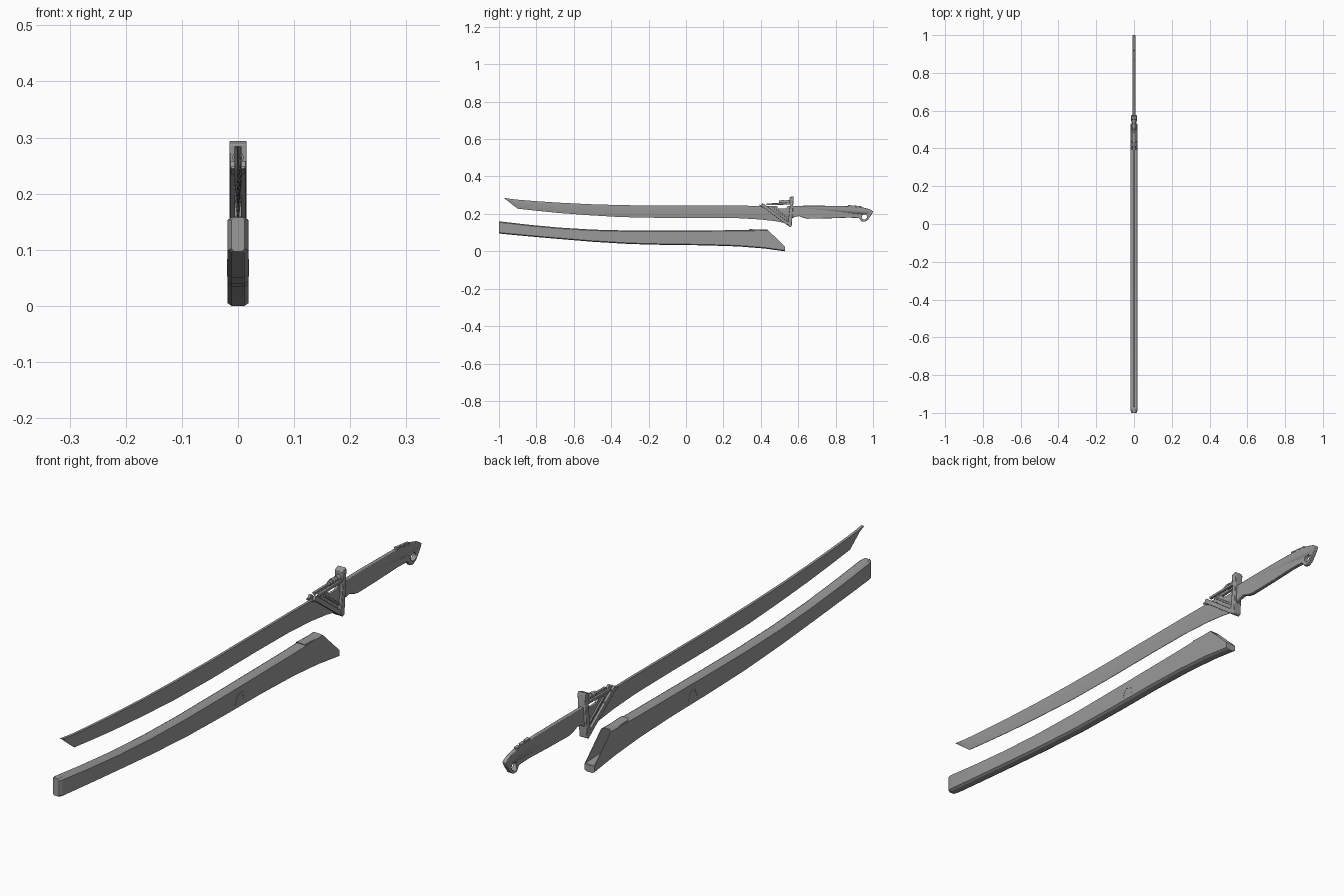
import bpy, bmesh, math
from mathutils import Vector, Matrix

cube = bpy.data.objects.get("Cube")
if cube:
    bpy.data.objects.remove(cube, do_unlink=True)

steel = bpy.data.materials.new("plain grey")
steel.use_nodes = True
GREY = (0.32, 0.32, 0.32, 1)
steel.diffuse_color = GREY
for node in steel.node_tree.nodes:
    if node.type == 'BSDF_PRINCIPLED':
        node.inputs["Base Color"].default_value = GREY


def finish(name, bm, bevel=0.0):
    """Turn a bmesh into a shaded object with an optional bevel."""
    bmesh.ops.recalc_face_normals(bm, faces=bm.faces[:])
    mesh = bpy.data.meshes.new(name)
    bm.to_mesh(mesh)
    bm.free()
    mesh.materials.append(steel)
    obj = bpy.data.objects.new(name, mesh)
    bpy.context.collection.objects.link(obj)
    if bevel:
        mod = obj.modifiers.new("soft_edges", 'BEVEL')
        mod.width = bevel
        mod.segments = 2
        mod.limit_method = 'ANGLE'
    bpy.ops.object.select_all(action='DESELECT')
    obj.select_set(True)
    bpy.context.view_layer.objects.active = obj
    bpy.ops.object.shade_smooth_by_angle(angle=math.radians(30))
    return obj


def prism(name, outline, x0, x1, bevel=0.0):
    """Side outline of (y, z) points, extruded across x."""
    bm = bmesh.new()
    face = bm.faces.new([bm.verts.new((x0, y, z)) for y, z in outline])
    new = bmesh.ops.extrude_face_region(bm, geom=[face])["geom"]
    verts = [g for g in new if isinstance(g, bmesh.types.BMVert)]
    bmesh.ops.translate(bm, verts=verts, vec=(x1 - x0, 0, 0))
    return finish(name, bm, bevel)


def bar(name, start, end, width, x0, x1, bevel=0.001):
    """Straight slat between two (y, z) points."""
    a, b = Vector(start), Vector(end)
    d = (b - a).normalized()
    n = Vector((-d.y, d.x)) * width / 2
    return prism(name, [a - n, b - n, b + n, a + n], x0, x1, bevel)


def loft(sections):
    """Skin a row of closed cross-sections and cap the ends."""
    bm = bmesh.new()
    rings = [[bm.verts.new(p) for p in s] for s in sections]
    count = len(rings[0])
    for a, b in zip(rings, rings[1:]):
        for i in range(count):
            j = (i + 1) % count
            bm.faces.new((a[i], a[j], b[j], b[i]))
    bm.faces.new(rings[0])
    bm.faces.new(rings[-1][::-1])
    return bm


def mirrored(y, half):
    """Mirror the +x half of a section, listed top to bottom."""
    return [(x, y, z) for x, z in half] + [(-x, y, z) for x, z in half[::-1]]


# Scabbard: chamfered box section following a gentle curve (y, top, bottom, half width)
stations = [
    (-1.0, .158, .097, .012), (-.995, .159, .095, .016), (-.98, .158, .093, .019),
    (-.84, .142, .080, .019), (-.68, .127, .066, .019), (-.5, .116, .051, .019),
    (-.3, .111, .039, .019), (-.1, .111, .034, .019), (.1, .112, .032, .019),
    (.28, .113, .026, .019), (.42, .116, .015, .019), (.53, .118, 0, .019)]
CH = .005
bm = loft([mirrored(y, [(.6 * w, t), (w, t - CH), (w, b + CH), (.6 * w, b)])
           for y, t, b, w in stations])
# Slanted hollow mouth
bmesh.ops.bisect_plane(bm, geom=bm.verts[:] + bm.edges[:] + bm.faces[:],
                       plane_co=(0, .435, .116), plane_no=(0, .09, .094), clear_outer=True)
mouth = bmesh.ops.holes_fill(bm, edges=[e for e in bm.edges if e.is_boundary], sides=0)["faces"]
bmesh.ops.recalc_face_normals(bm, faces=bm.faces[:])
bmesh.ops.inset_region(bm, faces=mouth, thickness=.0025)
inner = bmesh.ops.extrude_discrete_faces(bm, faces=mouth)["faces"]
bmesh.ops.translate(bm, verts=list({v for f in inner for v in f.verts}), vec=(0, -.1, .004))
finish("scabbard", bm)

# Small arched clips on the scabbard sides
arch = [(-.043, .052), (-.028, .084), (.001, .084), (.016, .052),
        (.009, .052), (-.004, .078), (-.023, .078), (-.036, .052)]
for side, s in (("left", 1), ("right", -1)):
    prism("scabbard_clip_" + side, arch, s * .0185, s * .0197)

# Blade: flat spine, ridge in the middle, tapered edge (y, top, bottom)
blade = [(-.97, .285, .283), (-.935, .280, .255), (-.9, .276, .228), (-.8, .268, .217),
         (-.68, .260, .205), (-.52, .252, .193), (-.35, .247, .183), (-.15, .244, .179),
         (.1, .244, .179), (.28, .244, .177), (.4, .243, .170), (.485, .243, .160),
         (.495, .228, .158), (.535, .228, .150), (.545, .243, .150), (.565, .243, .152)]
finish("blade", loft([mirrored(y, [(.0045, t), (.006, t - .45 * (t - b)), (.001, b)])
                      for y, t, b in blade]))

# Handle with a widened pommel
grip = [(.555, .243), (.68, .244), (.83, .243), (.90, .240), (.945, .235), (.985, .224),
        (1, .214), (.995, .200), (.972, .168), (.955, .158), (.938, .160), (.925, .178),
        (.87, .180), (.76, .176), (.65, .174), (.63, .178), (.605, .188), (.58, .184), (.555, .165)]
handle = prism("handle", grip, -.007, .007, .002)

# Cord hole through the pommel
bm = bmesh.new()
bmesh.ops.create_cone(bm, cap_ends=True, segments=20, radius1=.014, radius2=.014, depth=.1,
                      matrix=Matrix.Translation((0, .954, .184)) @ Matrix.Rotation(math.pi / 2, 4, 'Y'))
cutter = finish("hole_cutter", bm)
cutter.hide_render = True
cut = handle.modifiers.new("cord_hole", 'BOOLEAN')
cut.operation = 'DIFFERENCE'
cut.object = cutter
graph = bpy.context.evaluated_depsgraph_get()
solid = bpy.data.meshes.new_from_object(handle.evaluated_get(graph))
handle.modifiers.clear()
handle.data = solid
bpy.data.objects.remove(cutter, do_unlink=True)

# Ridges on top of the pommel
for i in range(3):
    y = .875 + i * .026
    bar("pommel_ridge_%d" % (i + 1), (y - .01, .244 - i * .003), (y + .01, .242 - i * .003),
        .01, -.006, .006)

# Guard: upright crossbar and a triangle of slats on each side
prism("guard_crossbar", [(.552, .288), (.572, .295), (.576, .286), (.565, .135),
                         (.555, .130), (.543, .142), (.556, .245)], -.015, .015, .002)
for side, s in (("left", 1), ("right", -1)):
    a, b = s * .005, s * .014
    bar("guard_diagonal_" + side, (.405, .252), (.552, .142), .016, a, b)
    bar("guard_top_" + side, (.43, .252), (.56, .254), .009, a, b)
    bar("guard_inner_" + side, (.462, .238), (.545, .176), .007, a, s * .011)
    for i in range(3):
        y = .392 + i * .019
        bar("guard_rib_%s_%d" % (side, i + 1), (y, .247 - i * .009), (y + .034, .232 - i * .007),
            .006, a, s * .012)

# Ringed roller above the triangle
for i in range(4):
    bm = bmesh.new()
    r = .010 if i % 2 else .007
    bmesh.ops.create_cone(bm, cap_ends=True, segments=16, radius1=r, radius2=r, depth=.014,
                          matrix=Matrix.Translation((0, .505 + i * .0135, .264))
                          @ Matrix.Rotation(math.pi / 2, 4, 'X'))
    finish("guard_roller_%d" % (i + 1), bm)
